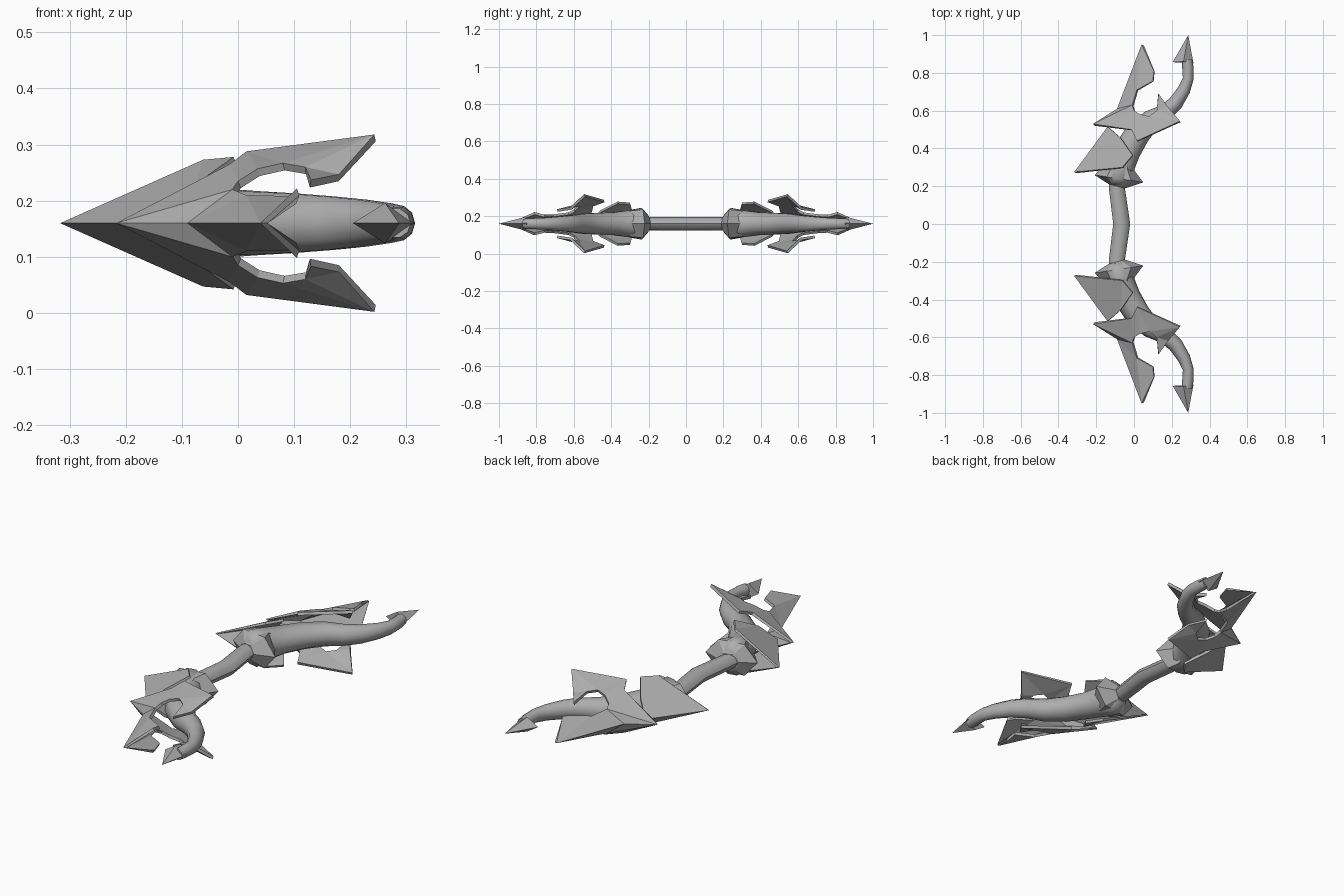
import bpy, bmesh, math
from mathutils import Vector

if "Cube" in bpy.data.objects:
    bpy.data.objects.remove(bpy.data.objects["Cube"])

ZC = 0.16  # height of the symmetry plane

metal = bpy.data.materials.new("grey metal")
metal.diffuse_color = (0.42, 0.42, 0.42, 1)
metal.use_nodes = True
metal.node_tree.nodes["Principled BSDF"].inputs["Base Color"].default_value = metal.diffuse_color


def finish(bm, name, mirror_axes=(), thickness=0, smooth=False):
    me = bpy.data.meshes.new(name)
    bm.to_mesh(me)
    bm.free()
    me.materials.append(metal)
    ob = bpy.data.objects.new(name, me)
    bpy.context.collection.objects.link(ob)
    ob.location.z = ZC
    if mirror_axes:
        m = ob.modifiers.new("mirror", 'MIRROR')
        m.use_axis = [a in mirror_axes for a in "xyz"]
        m.merge_threshold = 0.0005
    if thickness:
        s = ob.modifiers.new("thickness", 'SOLIDIFY')
        s.thickness = thickness
        s.offset = -1
    if smooth:
        bpy.ops.object.select_all(action='DESELECT')
        ob.select_set(True)
        bpy.context.view_layer.objects.active = ob
        bpy.ops.object.shade_smooth_by_angle(angle=math.radians(50))
    return ob


def loft(name, sections, sides, mirror_axes=(), smooth=False):
    """Sections are (x, y, half width, half height) along a path in plan."""
    bm = bmesh.new()
    rings = []
    for i, (x, y, w, h) in enumerate(sections):
        a = sections[max(i - 1, 0)]
        b = sections[min(i + 1, len(sections) - 1)]
        t = Vector((b[0] - a[0], b[1] - a[1], 0)).normalized()
        n = Vector((t.y, -t.x, 0))
        ring = []
        for k in range(sides):
            ang = math.tau * k / sides
            p = Vector((x, y, 0)) + n * w * math.cos(ang)
            p.z = h * math.sin(ang)
            ring.append(bm.verts.new(p))
        rings.append(ring)
    for r, s in zip(rings, rings[1:]):
        for k in range(sides):
            j = (k + 1) % sides
            bm.faces.new((r[k], r[j], s[j], s[k]))
    bm.faces.new(rings[0])
    bm.faces.new(rings[-1])
    bmesh.ops.recalc_face_normals(bm, faces=bm.faces)
    return finish(bm, name, mirror_axes, smooth=smooth)


def plate(name, points, faces, thickness):
    """Upper half of a folded plate, mirrored below the ridge and to the other limb."""
    bm = bmesh.new()
    vs = [bm.verts.new(p) for p in points]
    for f in faces:
        face = bm.faces.new([vs[i] for i in f])
        face.normal_update()
        if face.normal.z < 0:
            face.normal_flip()
    return finish(bm, name, "yz", thickness)


# Grip, slightly bent at the middle
loft("grip", [(-.09, -.23, .042, .035), (-.092, -.2, .042, .035), (-.065, 0, .045, .035),
              (-.092, .2, .042, .035), (-.09, .23, .042, .035)], 8, smooth=True)

# Curved limbs, thick near the grip and thin at the ends
loft("limb", [(-.09, .205, .045, .05), (-.085, .24, .075, .088), (-.07, .31, .075, .075),
              (-.035, .39, .072, .064), (.02, .48, .068, .06), (.09, .55, .055, .056),
              (.165, .59, .045, .05), (.22, .64, .04, .044), (.265, .71, .034, .037),
              (.287, .77, .029, .032), (.285, .83, .03, .03), (.28, .87, .028, .027)],
     10, "y", smooth=True)

# Faceted collars with pointed sides
loft("collar", [(-.09, .2, .045, .04), (-.08, .24, .13, .088), (-.075, .30, .08, .08),
                (-.055, .35, .05, .05)], 6, "y")

# Diamond arrow tips
bm = bmesh.new()
base = [bm.verts.new(p) for p in ((.205, .857, 0), (.262, .86, .036),
                                  (.315, .85, 0), (.262, .86, -.036))]
apex = bm.verts.new((.287, 1.0, 0))
bm.faces.new(base)
for i in range(4):
    bm.faces.new((base[i], base[(i + 1) % 4], apex))
bmesh.ops.recalc_face_normals(bm, faces=bm.faces)
finish(bm, "limb_tip", "y")

# Inner folded guard plates
plate("inner_guard",
      [(-.317, .275, 0), (-.14, .515, 0), (-.075, .46, .07), (-.008, .365, .118), (-.062, .30, .113)],
      [(0, 4, 2, 1), (4, 3, 2)], .012)

# Outer folded blades: a long fin on the ridge and a hooked wing above and below
plate("outer_blade",
      [(-.217, .53, 0), (-.09, .61, 0), (.04, .95, 0), (.105, .81, .062), (.10, .757, .048),
       (.015, .71, .05), (-.01, .63, .06), (0, .60, .075), (.035, .58, .097), (.08, .57, .107),
       (.12, .60, .10), (.13, .69, .077), (.18, .62, .087), (.243, .545, .158),
       (.015, .44, .128), (-.015, .50, .105)],
      [(0, 15, 7), (0, 7, 6), (0, 6, 1), (1, 6, 5), (1, 5, 2), (2, 5, 4, 3), (15, 14, 8, 7),
       (14, 9, 8), (14, 13, 9), (9, 13, 10), (10, 13, 12), (10, 12, 11)], .014)
